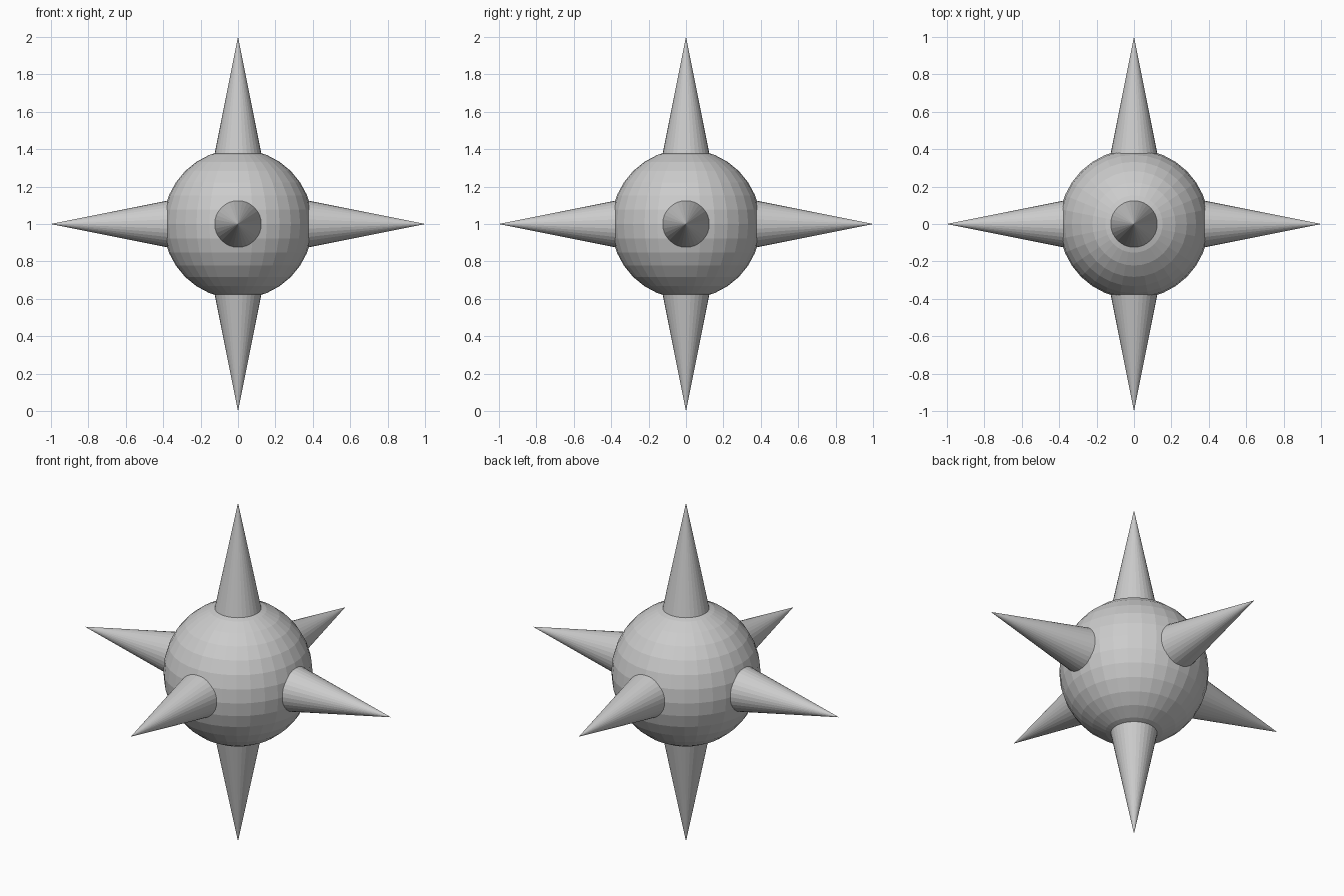
import bpy
from mathutils import Vector

if "Cube" in bpy.data.objects:
    bpy.data.objects.remove(bpy.data.objects["Cube"])

CENTRE = Vector((0, 0, 1))
LENGTH = 0.7      # spike length, base sunk into the ball
SLOPE = 0.2       # spike radius per unit length

# round body
bpy.ops.mesh.primitive_uv_sphere_add(segments=32, ring_count=16, radius=0.4, location=CENTRE)
bpy.context.object.name = "ball"


def spike(name, direction):
    d = Vector(direction)
    bpy.ops.mesh.primitive_cone_add(
        vertices=32, radius1=LENGTH * SLOPE, radius2=0, depth=LENGTH,
        location=CENTRE + d * (1 - LENGTH / 2),
        rotation=d.to_track_quat('Z', 'Y').to_euler())
    bpy.context.object.name = name


# six spikes along the axes
for name, direction in {
    "top_spike": (0, 0, 1), "bottom_spike": (0, 0, -1),
    "right_spike": (1, 0, 0), "left_spike": (-1, 0, 0),
    "back_spike": (0, 1, 0), "front_spike": (0, -1, 0),
}.items():
    spike(name, direction)
